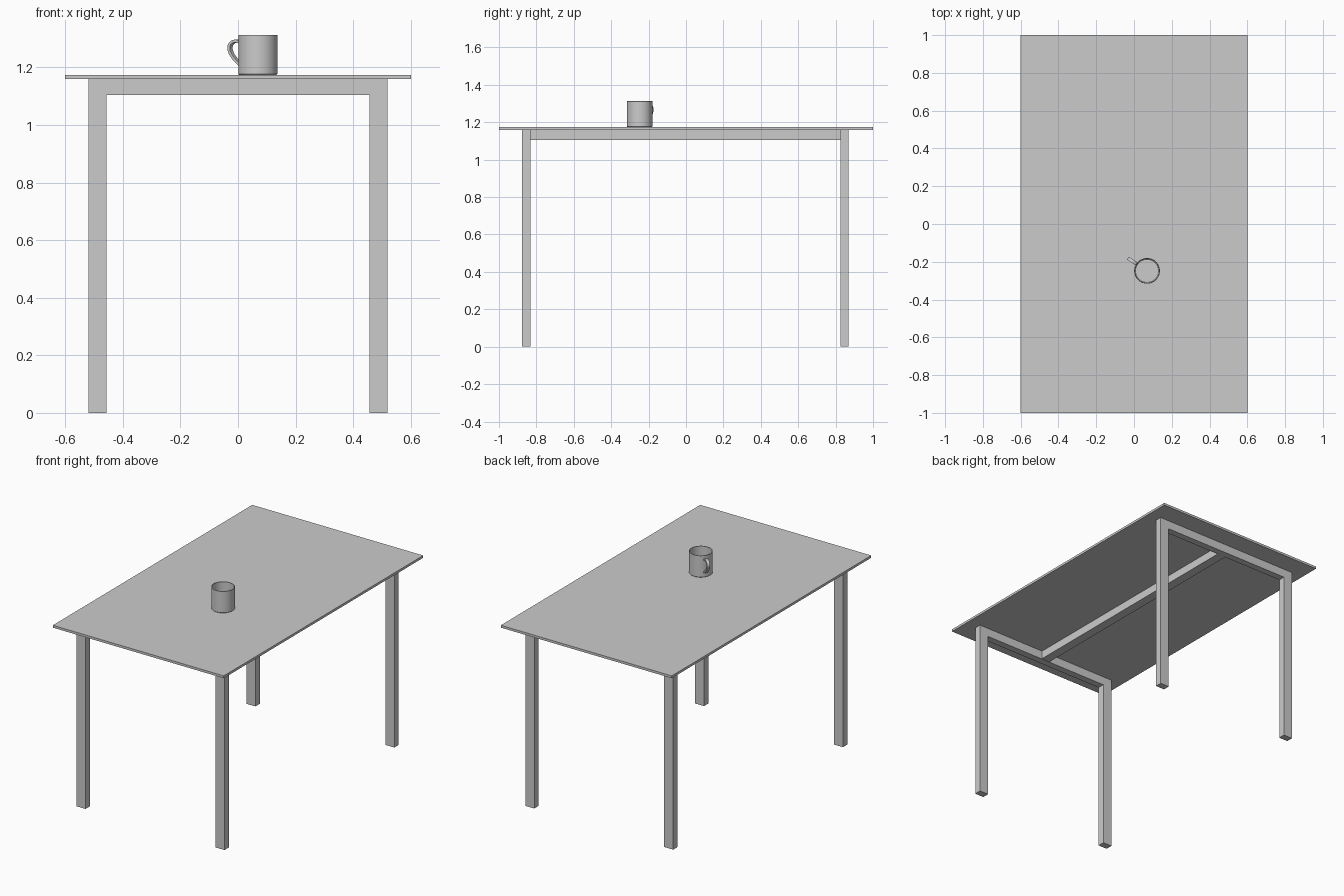
import bpy, bmesh, math
from mathutils import Vector

if "Cube" in bpy.data.objects:
    bpy.data.objects.remove(bpy.data.objects["Cube"])


def finish(name, bm, smooth=False):
    bmesh.ops.recalc_face_normals(bm, faces=bm.faces[:])
    mesh = bpy.data.meshes.new(name)
    bm.to_mesh(mesh)
    bm.free()
    ob = bpy.data.objects.new(name, mesh)
    bpy.context.collection.objects.link(ob)
    if smooth:
        bpy.ops.object.select_all(action='DESELECT')
        ob.select_set(True)
        bpy.context.view_layer.objects.active = ob
        bpy.ops.object.shade_smooth_by_angle(angle=math.radians(35))
    return ob


def box(name, lo, hi):
    bm = bmesh.new()
    bmesh.ops.create_cube(bm, size=1)
    for v in bm.verts:
        v.co = [(a + b) / 2 + c * (b - a) for a, b, c in zip(lo, hi, v.co)]
    return finish(name, bm)


def portal_frame(name, y0, y1):
    """Two legs and the top rail as one extruded outline."""
    xo, xi, top, rail = 0.519, 0.456, 1.159, 1.104
    outline = [(-xo, 0), (-xo, top), (xo, top), (xo, 0),
               (xi, 0), (xi, rail), (-xi, rail), (-xi, 0)]
    bm = bmesh.new()
    face = bm.faces.new([bm.verts.new((x, y0, z)) for x, z in outline])
    ext = bmesh.ops.extrude_face_region(bm, geom=[face])
    new = [g for g in ext['geom'] if isinstance(g, bmesh.types.BMVert)]
    bmesh.ops.translate(bm, verts=new, vec=(0, y1 - y0, 0))
    if not face.is_valid or len(bm.faces) < 10:
        bm.faces.new([v for v in bm.verts if v not in new])
    return finish(name, bm)


# Table
box("tabletop", (-0.6, -1, 1.159), (0.6, 1, 1.174))
portal_frame("front_legs", -0.877, -0.832)
portal_frame("back_legs", 0.826, 0.870)
box("centre_beam", (-0.03, -0.832, 1.106), (0.03, 0.826, 1.158))

# Mug body: lathed profile with a hollow inside
base = Vector((0.069, -0.248, 1.174))
R, H, wall = 0.068, 0.139, 0.004
profile = [(0, 0), (R - 0.003, 0), (R, 0.003), (R, H - 0.001), (R - 0.001, H),
           (R - wall + 0.001, H), (R - wall, H - 0.001), (R - wall, 0.008),
           (R - wall - 0.003, 0.005), (0, 0.005)]
bm = bmesh.new()
verts = [bm.verts.new(base + Vector((r, 0, z))) for r, z in profile]
edges = [bm.edges.new(p) for p in zip(verts, verts[1:])]
bmesh.ops.spin(bm, geom=verts + edges, cent=base, axis=(0, 0, 1),
               angle=math.tau, steps=64)
bmesh.ops.remove_doubles(bm, verts=bm.verts[:], dist=1e-5)
finish("mug_body", bm, True)

# Mug handle: flat strip swept along a smooth path of (radius, height)
path = [(0.066, 0.112), (0.084, 0.118), (0.102, 0.116), (0.114, 0.106),
        (0.117, 0.092), (0.112, 0.076), (0.100, 0.060), (0.084, 0.045),
        (0.066, 0.031)]
for _ in range(2):  # corner cutting
    fine = [path[0]]
    for (a, b), (c, d) in zip(path, path[1:]):
        fine += [(a * .75 + c * .25, b * .75 + d * .25),
                 (a * .25 + c * .75, b * .25 + d * .75)]
    path = fine + [path[-1]]
ang = math.radians(146.5)
out = Vector((math.cos(ang), math.sin(ang), 0))
side = Vector((-out.y, out.x, 0))
up = Vector((0, 0, 1))
pts = [base + out * r + up * z for r, z in path]
bm = bmesh.new()
rings = []
for i, p in enumerate(pts):
    t = (pts[min(i + 1, len(pts) - 1)] - pts[max(i - 1, 0)]).normalized()
    n = t.cross(side)
    rings.append([bm.verts.new(p + side * s * 0.009 + n * k * 0.005)
                  for s, k in ((-1, -1), (1, -1), (1, 1), (-1, 1))])
for a, b in zip(rings, rings[1:]):
    for j in range(4):
        k = (j + 1) % 4
        bm.faces.new((a[j], a[k], b[k], b[j]))
bm.faces.new(rings[0])
bm.faces.new(rings[-1])
finish("mug_handle", bm, True)
